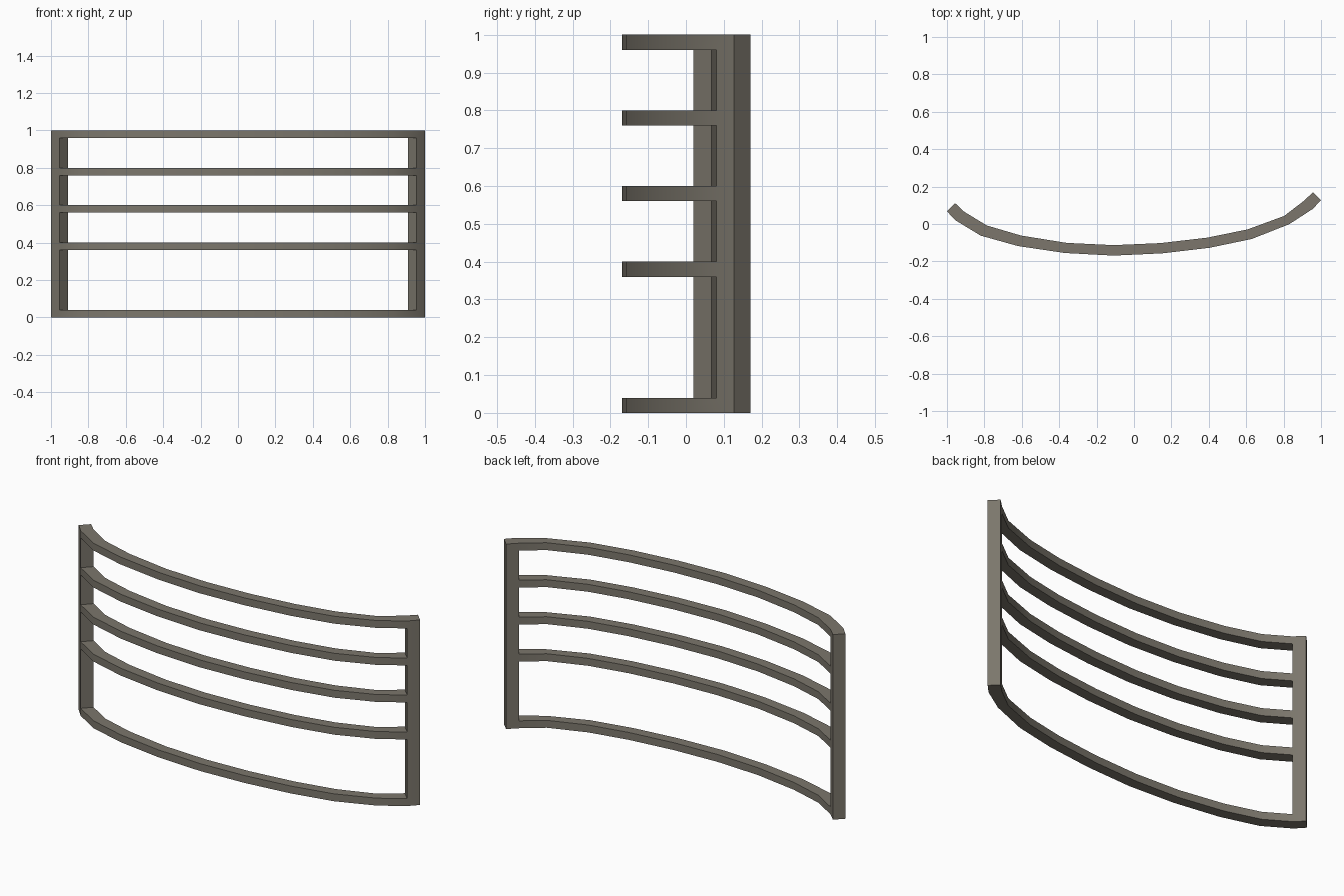
import bpy, bmesh

if "Cube" in bpy.data.objects:
    bpy.data.objects.remove(bpy.data.objects["Cube"])

# Plan of the bent panel: (outer x, y, inner x, y) for each station, left to right
plan = [(-1.0, .068, -.957, .112), (-.955, .02, -.91, .067), (-.82, -.062, -.787, -.008),
        (-.62, -.118, -.603, -.062), (-.37, -.155, -.36, -.101), (-.11, -.169, -.11, -.113),
        (.15, -.157, .143, -.102), (.405, -.127, .392, -.073), (.63, -.08, .607, -.029),
        (.83, -.001, .803, .043), (.955, .08, .91, .125), (1.0, .127, .957, .17)]
# Rail heights alternate: solid band, gap, solid band, ...
levels = [0, .04, .36, .40, .56, .60, .76, .80, .96, 1.0]
NS, NL = len(plan) - 1, len(levels) - 1


def solid(i, k):
    # end stations are full-height posts, even bands are rails
    return 0 <= i < NS and 0 <= k < NL and (i in (0, NS - 1) or k % 2 == 0)


bm = bmesh.new()
cache = {}


def v(i, k, inner):
    key = (i, k, inner)
    if key not in cache:
        p = plan[i]
        cache[key] = bm.verts.new((p[2 * inner], p[2 * inner + 1], levels[k]))
    return cache[key]


def quad(*keys):
    bm.faces.new([v(*k) for k in keys])


# Posts and rails, skinned as one welded frame
for i in range(NS):
    for k in range(NL):
        if not solid(i, k):
            continue
        j, m = i + 1, k + 1
        quad((i, k, 0), (j, k, 0), (j, m, 0), (i, m, 0))
        quad((i, k, 1), (i, m, 1), (j, m, 1), (j, k, 1))
        if not solid(i, k - 1):
            quad((i, k, 0), (i, k, 1), (j, k, 1), (j, k, 0))
        if not solid(i, k + 1):
            quad((i, m, 0), (j, m, 0), (j, m, 1), (i, m, 1))
        if not solid(i - 1, k):
            quad((i, k, 0), (i, m, 0), (i, m, 1), (i, k, 1))
        if not solid(i + 1, k):
            quad((j, k, 0), (j, k, 1), (j, m, 1), (j, m, 0))

bmesh.ops.recalc_face_normals(bm, faces=bm.faces[:])
mesh = bpy.data.meshes.new("curved_railing")
bm.to_mesh(mesh)
bm.free()
obj = bpy.data.objects.new("curved_railing", mesh)
bpy.context.collection.objects.link(obj)

# Grey-brown metal
mat = bpy.data.materials.new("warm_grey_metal")
mat.diffuse_color = (.2, .183, .15, 1)
mat.use_nodes = True
mat.node_tree.nodes["Principled BSDF"].inputs["Base Color"].default_value = mat.diffuse_color
mesh.materials.append(mat)

bpy.context.view_layer.objects.active = obj
obj.select_set(True)
bpy.ops.object.shade_smooth_by_angle(angle=0.6)
